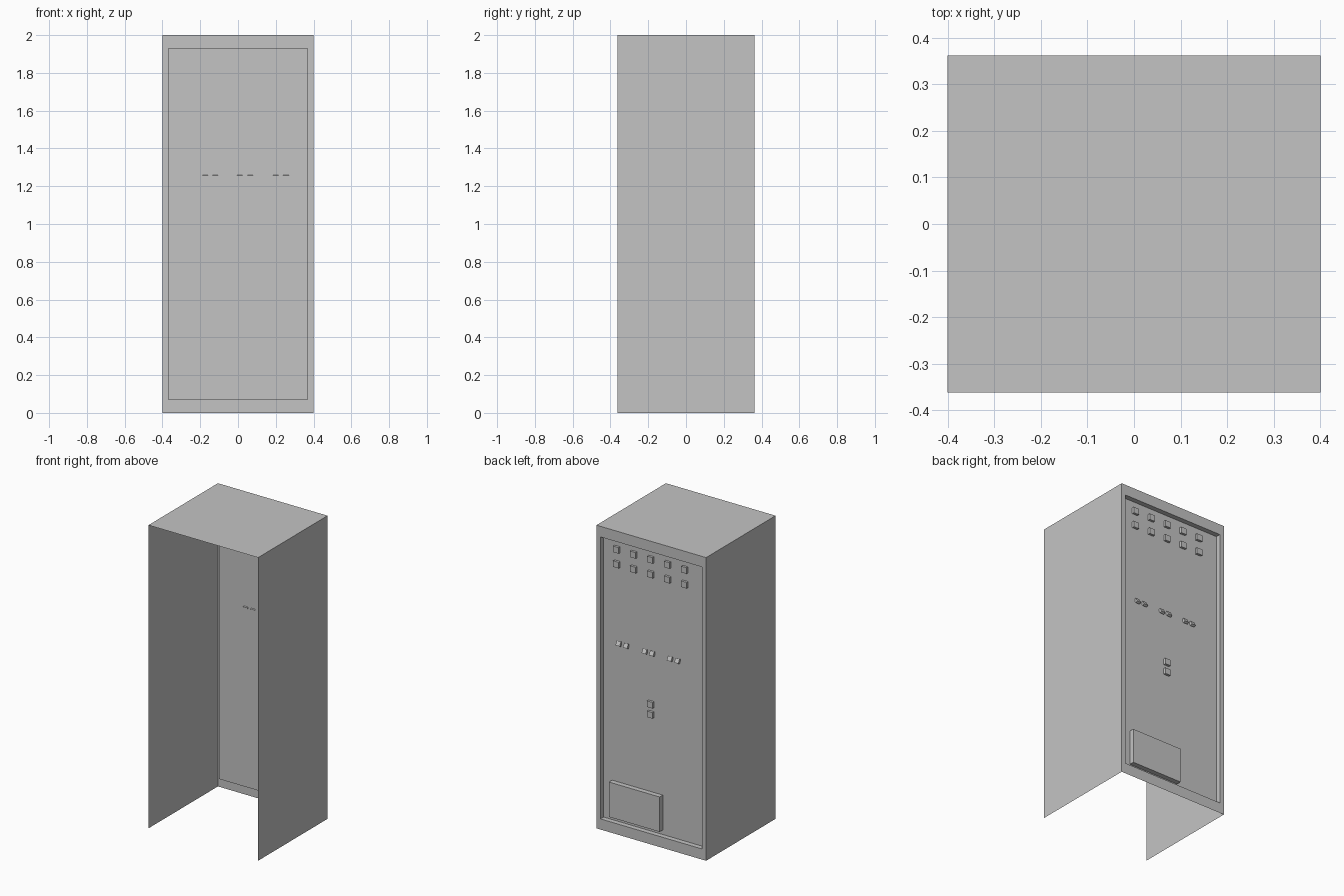
import bpy
import bmesh
from mathutils import Matrix, Vector

cube = bpy.data.objects.get("Cube")
if cube:
    bpy.data.objects.remove(cube, do_unlink=True)

WIDTH, DEPTH, HEIGHT = 0.8, 0.724, 2.0
BACK = DEPTH / 2
RECESS = 0.033
PANEL = BACK - RECESS

grey = bpy.data.materials.new("light_grey_metal")
grey.use_nodes = True
grey.diffuse_color = (0.55, 0.55, 0.55, 1)
grey.node_tree.nodes["Principled BSDF"].inputs["Base Color"].default_value = grey.diffuse_color


def finish(name, bm):
    mesh = bpy.data.meshes.new(name)
    bm.to_mesh(mesh)
    bm.free()
    mesh.materials.append(grey)
    obj = bpy.data.objects.new(name, mesh)
    bpy.context.collection.objects.link(obj)
    return obj


def panel_box(name, x, z, width, height, depth, tilt=0.0):
    """Box standing out from the recessed panel, without its hidden face."""
    bm = bmesh.new()
    bmesh.ops.create_cube(bm, size=1)
    hidden = [f for f in bm.faces if f.normal.y < -0.5]
    bmesh.ops.delete(bm, geom=hidden, context="FACES")
    bmesh.ops.scale(bm, vec=(width, depth, height), verts=bm.verts)
    bmesh.ops.rotate(bm, matrix=Matrix.Rotation(tilt, 3, "X"), verts=bm.verts)
    bmesh.ops.translate(bm, vec=(x, PANEL + depth / 2, z), verts=bm.verts)
    return finish(name, bm)


# Sheet cabinet, open at the front and the bottom
bm = bmesh.new()
bmesh.ops.create_cube(bm, size=1)
bmesh.ops.scale(bm, vec=(WIDTH, DEPTH, HEIGHT), verts=bm.verts)
bmesh.ops.translate(bm, vec=(0, 0, HEIGHT / 2), verts=bm.verts)
bm.normal_update()
open_sides = [f for f in bm.faces if f.normal.y < -0.5 or f.normal.z < -0.5]
bmesh.ops.delete(bm, geom=open_sides, context="FACES")

# Frame around the back, with the panel sunk into it
back = next(f for f in bm.faces if f.normal.y > 0.5)
bmesh.ops.inset_individual(bm, faces=[back], thickness=0.042)
for v in back.verts:
    v.co.z = 1.93 if v.co.z > 1 else 0.07
sunk = bmesh.ops.extrude_face_region(bm, geom=[back])
moved = [g for g in sunk["geom"] if isinstance(g, bmesh.types.BMVert)]
bmesh.ops.translate(bm, vec=Vector((0, -RECESS, 0)), verts=moved)
if back.is_valid:
    bmesh.ops.delete(bm, geom=[back], context="FACES_ONLY")
finish("cabinet_shell", bm)

# Two rows of square buttons
for row, z in enumerate((1.865, 1.768)):
    for col in range(5):
        panel_box(f"button_{row}_{col}", 0.27 - col * 0.124, z, 0.04, 0.04, 0.016)

# Three pairs of small tilted keys
for pair, x in enumerate((0.227, 0.037, -0.147)):
    for side in (-1, 1):
        panel_box(f"key_{pair}_{side}", x + side * 0.027, 1.248, 0.03, 0.03, 0.016, 0.5)

# Two stacked switches
for i, z in enumerate((0.91, 0.843)):
    panel_box(f"switch_{i}", 0.023, z, 0.04, 0.04, 0.016)

# Delivery hatch near the floor
panel_box("delivery_hatch", 0.124, 0.215, 0.37, 0.23, RECESS)
